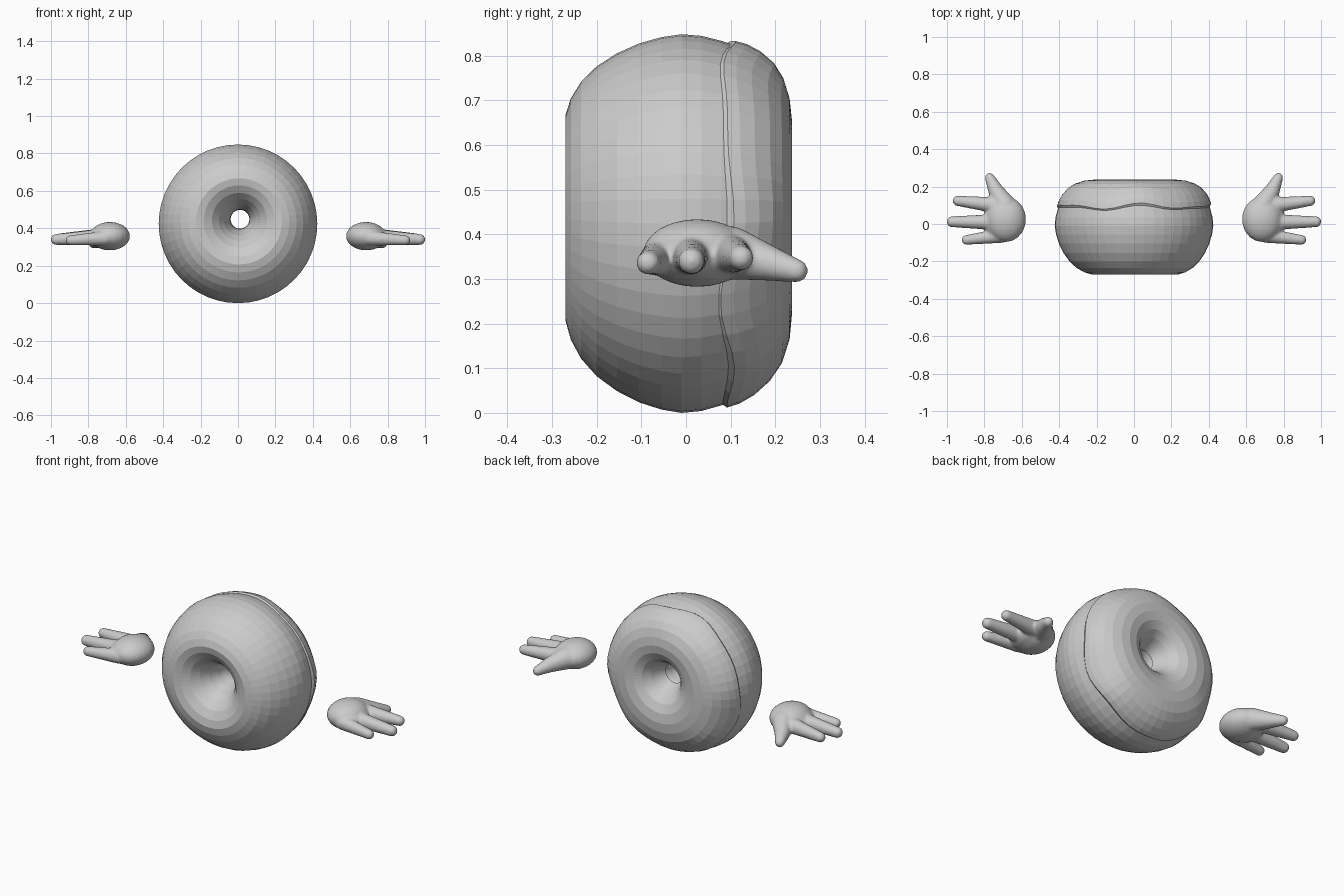
import bpy, bmesh
from math import sin, cos, pi
from mathutils import Vector, Matrix

if "Cube" in bpy.data.objects:
    bpy.data.objects.remove(bpy.data.objects["Cube"])

SEG = 48
CZ = 0.424

# Ring cross-section (radius, y): hole, front dimple, front, rim, back, back dimple
PROFILE = [(.05, .0), (.053, -.05), (.066, -.105), (.085, -.155), (.112, -.2),
           (.147, -.238), (.19, -.262), (.23, -.27), (.27, -.258), (.31, -.235),
           (.347, -.2), (.378, -.155), (.402, -.105), (.417, -.055), (.424, -.01),
           (.420, .035), (.408, .08), (.395, .115), (.378, .148), (.35, .18),
           (.315, .207), (.27, .225), (.22, .23), (.17, .222), (.13, .2),
           (.10, .165), (.075, .12), (.058, .06)]

# Back icing cross-section: a thin layer that tucks into the ring at both ends
ICING = [(.40, .075), (.412, .095), (.404, .122), (.386, .155), (.357, .189),
         (.32, .215), (.27, .232), (.22, .237), (.17, .229), (.127, .207),
         (.095, .17), (.069, .12), (.055, .09)]


def revolve(name, profile, closed, wave=0.0):
    """Spin a profile about the y axis; the hole sits slightly above centre."""
    bm = bmesh.new()
    rings = []
    for r, y in profile:
        k = 1 - r / .424
        ring = []
        for i in range(SEG):
            a = 2 * pi * i / SEG
            w = wave * (sin(5 * a + .6) + .6 * sin(8 * a + 2))
            edge = max(0, (r - .3) / .12)
            ring.append(bm.verts.new((r * cos(a) + .012 * k,
                                      y + w * edge,
                                      CZ + (r - .25 * w * edge) * sin(a) + .028 * k)))
        rings.append(ring)
    n = len(rings)
    for j in range(n if closed else n - 1):
        a, b = rings[j], rings[(j + 1) % n]
        for i in range(SEG):
            i2 = (i + 1) % SEG
            bm.faces.new((a[i], a[i2], b[i2], b[i]))
    bmesh.ops.recalc_face_normals(bm, faces=bm.faces)
    me = bpy.data.meshes.new(name)
    bm.to_mesh(me)
    bm.free()
    ob = bpy.data.objects.new(name, me)
    bpy.context.collection.objects.link(ob)
    return ob


revolve("ring_body", PROFILE, True)
icing = revolve("back_icing", ICING, False, .012)
solid = icing.modifiers.new("thickness", 'SOLIDIFY')
solid.thickness = .012
solid.offset = -1


def ball(bm, centre, radii):
    m = Matrix.Translation(centre) @ Matrix.Diagonal((*radii, 1))
    bmesh.ops.create_uvsphere(bm, u_segments=20, v_segments=12, radius=1, matrix=m)


def digit(bm, start, end, r0, r1, steps=12):
    """Tapered round digit made from a chain of balls."""
    p, q = Vector(start), Vector(end)
    for i in range(steps + 1):
        t = i / steps
        r = r0 + (r1 - r0) * t
        ball(bm, p.lerp(q, t), (r, r, r))


def make_hand(name, side):
    bm = bmesh.new()
    # palm and heel
    ball(bm, (.685, .025, .358), (.108, .122, .076))
    ball(bm, (.72, .02, .35), (.085, .112, .058))
    # three fingers
    digit(bm, (.74, .10, .355), (.943, .124, .347), .044, .028)
    digit(bm, (.74, .01, .352), (.972, .012, .340), .044, .030)
    digit(bm, (.71, -.062, .347), (.895, -.085, .336), .040, .027)
    # thumb
    digit(bm, (.69, .10, .358), (.737, .175, .338), .060, .042)
    digit(bm, (.737, .175, .338), (.772, .248, .318), .042, .026)
    bmesh.ops.scale(bm, vec=(side, 1, 1), verts=bm.verts)
    if side < 0:
        bmesh.ops.reverse_faces(bm, faces=bm.faces)
    me = bpy.data.meshes.new(name)
    bm.to_mesh(me)
    bm.free()
    ob = bpy.data.objects.new(name, me)
    bpy.context.collection.objects.link(ob)
    # fuse the balls into one soft skin
    rm = ob.modifiers.new("fuse", 'REMESH')
    rm.mode = 'VOXEL'
    rm.voxel_size = .007
    rm.use_smooth_shade = True
    sm = ob.modifiers.new("soften", 'SMOOTH')
    sm.factor = .5
    sm.iterations = 8


make_hand("right_hand", 1)
make_hand("left_hand", -1)
